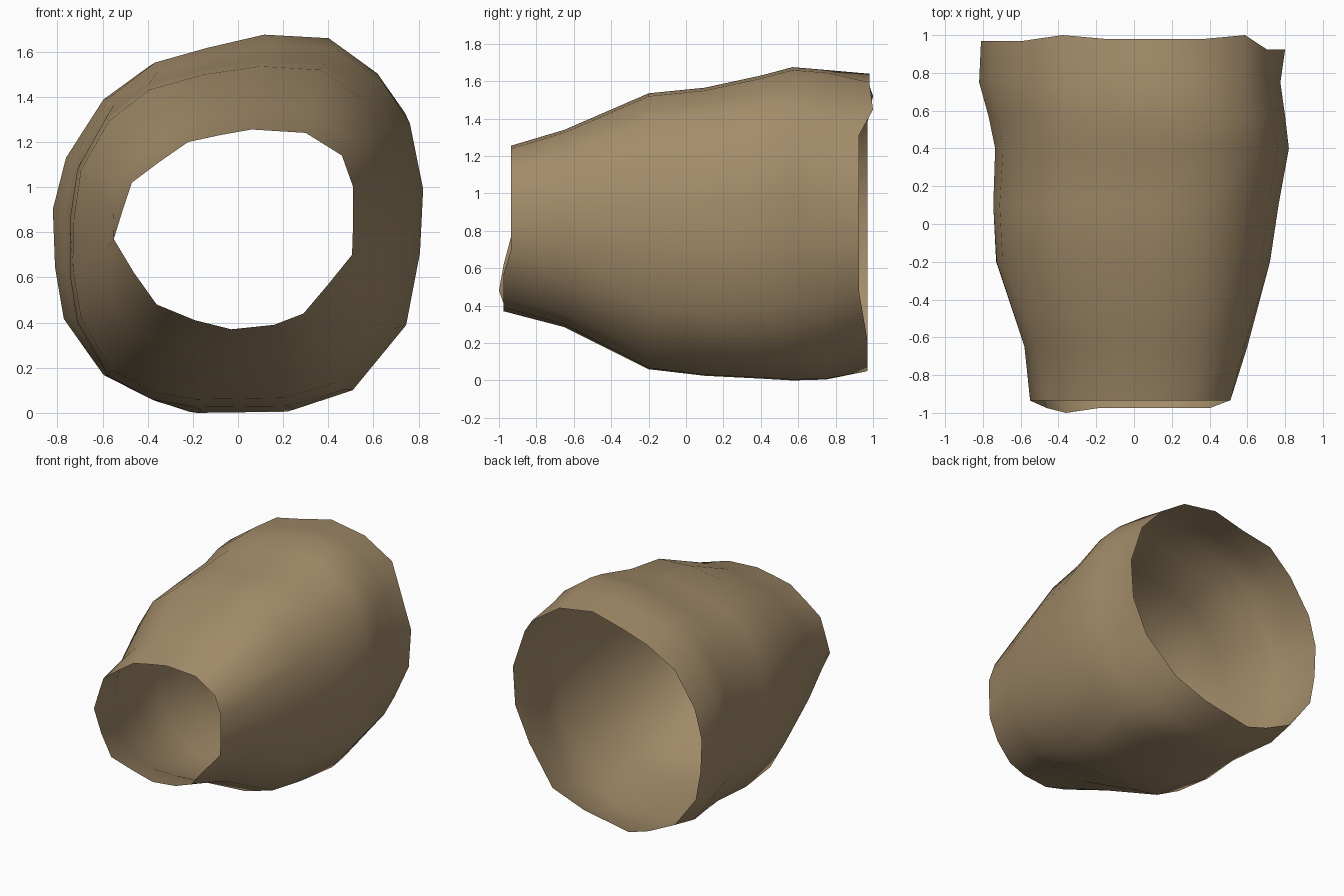
import bpy, bmesh

if "Cube" in bpy.data.objects:
    bpy.data.objects.remove(bpy.data.objects["Cube"])

# Cross-sections (x, z) of the narrow front opening, the boxy middle and the wide rear
FRONT = [(.06, 1.255), (.30, 1.24), (.46, 1.14), (.51, 1.0), (.51, .85), (.505, .70), (.40, .57),
         (.29, .44), (.16, .39), (-.03, .37), (-.19, .41), (-.36, .48), (-.46, .62), (-.55, .77),
         (-.51, .90), (-.47, 1.02), (-.35, 1.11), (-.22, 1.20), (-.08, 1.23)]
MIDDLE = [(.10, 1.535), (.36, 1.52), (.55, 1.39), (.67, 1.20), (.72, .95), (.71, .70), (.65, .39),
          (.43, .13), (.20, .065), (-.20, .06), (-.38, .09), (-.57, .19), (-.70, .42), (-.73, .62),
          (-.73, .85), (-.70, 1.07), (-.58, 1.29), (-.40, 1.43), (-.15, 1.50)]
REAR = [(.10, 1.675), (.40, 1.66), (.63, 1.50), (.75, 1.35), (.82, 1.02), (.80, .72), (.74, .42),
        (.49, .12), (.20, .01), (-.20, .005), (-.37, .06), (-.59, .17), (-.77, .42), (-.81, .65),
        (-.82, .91), (-.76, 1.14), (-.59, 1.40), (-.38, 1.55), (-.15, 1.61)]

# Rings: y, left x, right x, bottom z, top z, blend (0 front, 1 middle, 2 rear)
RINGS = [(-.95, -.55, .51, .37, 1.255, 0), (-.65, -.58, .60, .285, 1.34, .4),
         (-.20, -.73, .72, .06, 1.535, .95), (.10, -.745, .765, .025, 1.565, 1.1),
         (.40, -.735, .82, .01, 1.63, 1.4), (.57, -.77, .80, 0, 1.675, 1.7),
         (.75, -.82, .775, .005, 1.66, 2), (.97, -.81, .80, .05, 1.64, 2)]


def normalised(points):
    """Scale a cross-section to the 0..1 box."""
    xs, zs = zip(*points)
    return [((x - min(xs)) / (max(xs) - min(xs)), (z - min(zs)) / (max(zs) - min(zs)))
            for x, z in points]


shapes = [normalised(s) for s in (FRONT, MIDDLE, REAR)]
bm = bmesh.new()
loops = []
for i, (y, x0, x1, z0, z1, t) in enumerate(RINGS):
    loop = []
    s = min(int(t), 1)
    for (fx, fz), (rx, rz) in zip(shapes[s], shapes[s + 1]):
        u, v = fx + (rx - fx) * (t - s), fz + (rz - fz) * (t - s)
        dy = 0
        if i == 0:                      # front rim leans out at the lower left
            dy = .015 if v > .35 else (-.05 if u < .3 and v < .2 else -.025)
        elif i == 1 and u < .4 and v < .35:     # full lower left corner behind the rim
            u, v = max(0, .5 + (u - .5) * 1.12), max(0, .5 + (v - .5) * 1.12)
        elif i == len(RINGS) - 1:       # rear rim: top pushed back, right side dipped
            dy = .01 if v > .95 else .03 if v > .85 else (-.045 if u > .9 else 0)
            if u > .6 and not .4 < v < .7:      # right corners pulled in
                k = .92 if v < .4 else .96
                u, v = .5 + (u - .5) * k, .5 + (v - .5) * k
        loop.append(bm.verts.new((x0 + (x1 - x0) * u, y + dy, z0 + (z1 - z0) * v)))
    loops.append(loop)

# Skin the rings into an open tube
n = len(FRONT)
for a, b in zip(loops, loops[1:]):
    for k in range(n):
        m = (k + 1) % n
        bm.faces.new((a[k], a[m], b[m], b[k])).smooth = True
bmesh.ops.recalc_face_normals(bm, faces=bm.faces)
if sum(f.normal.z * (f.calc_center_median().z - .83) for f in bm.faces) < 0:
    bmesh.ops.reverse_faces(bm, faces=bm.faces)

mesh = bpy.data.meshes.new("sleeve")
bm.to_mesh(mesh)
bm.free()
sleeve = bpy.data.objects.new("sleeve", mesh)
bpy.context.collection.objects.link(sleeve)

mat = bpy.data.materials.new("tan cloth")
mat.diffuse_color = (.37, .265, .145, 1)
mat.use_nodes = True
mat.node_tree.nodes["Principled BSDF"].inputs["Base Color"].default_value = mat.diffuse_color
mesh.materials.append(mat)
